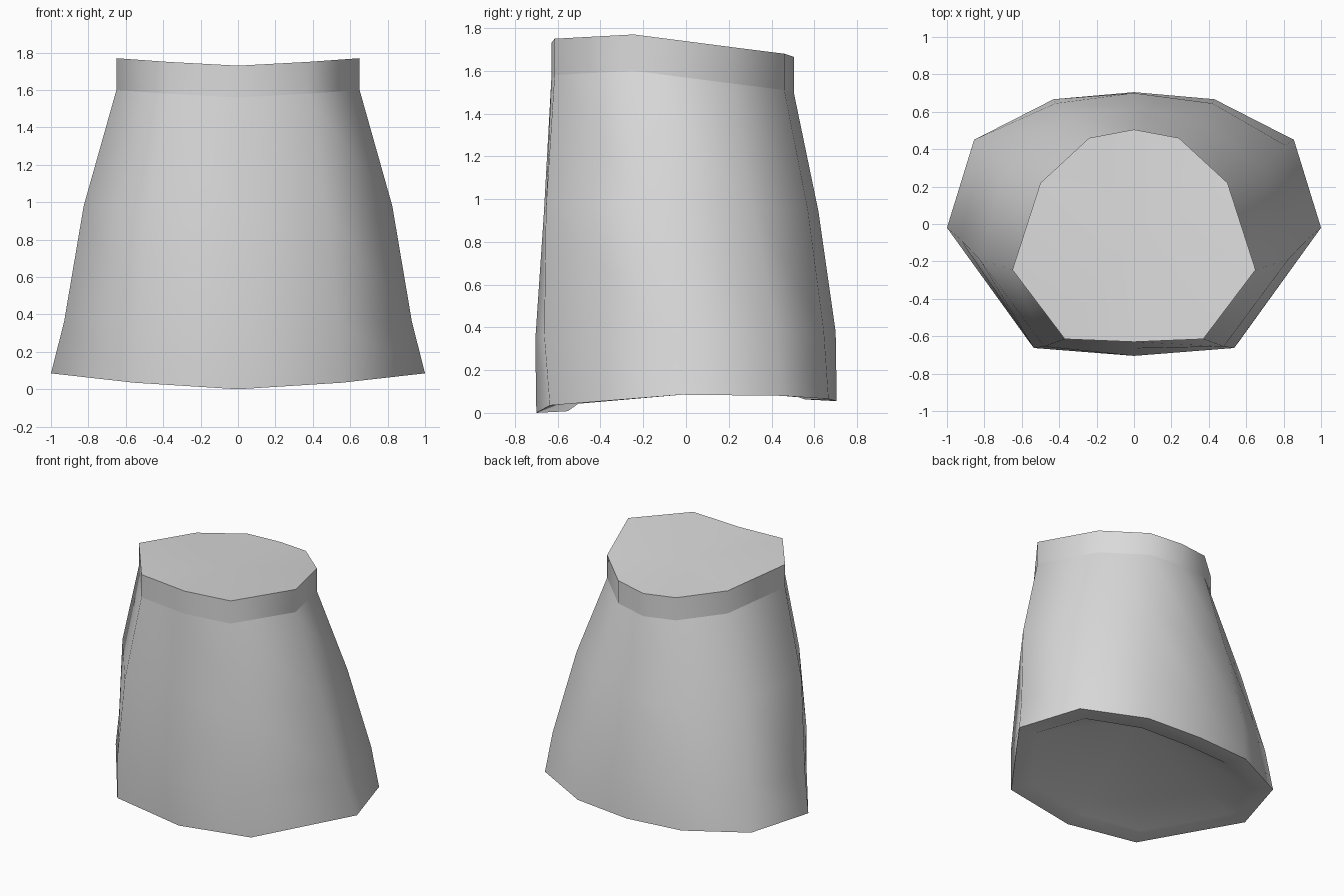
import bpy
import bmesh

if "Cube" in bpy.data.objects:
    bpy.data.objects.remove(bpy.data.objects["Cube"])

grey = bpy.data.materials.new("plain_grey")
grey.diffuse_color = (0.70, 0.70, 0.70, 1)
grey.use_nodes = True
grey.node_tree.nodes["Principled BSDF"].inputs["Base Color"].default_value = grey.diffuse_color

# Half rings, front centre to back centre: (x, y, z)
waist = [(0, -.63, 1.73), (.37, -.615, 1.75), (.65, -.245, 1.77),
         (.50, .22, 1.71), (.24, .46, 1.68), (0, .505, 1.665)]
band_low = [(x, y, z - .17) for x, y, z in waist]
hip = [(0, -.665, .93), (.48, -.655, .95), (.825, -.19, .98),
       (.69, .31, .97), (.33, .57, .95), (0, .62, .94)]
flare = [(0, -.705, .34), (.535, -.663, .36), (.93, -.08, .36),
         (.81, .42, .38), (.42, .645, .38), (0, .70, .38)]
hem = [(0, -.70, 0), (.555, -.637, .035), (1, -.02, .085),
       (.855, .45, .08), (.43, .667, .065), (0, .705, .055)]


def scaled(ring, sx, sy, dz):
    return [(x * sx, y * sy, z + dz) for x, y, z in ring]


def mirrored(half):
    return half + [(-x, y, z) for x, y, z in half[-2:0:-1]]


def make(name, halves, centre=None, down=False):
    """Skin rings listed from top to bottom; a centre point closes the last."""
    bm = bmesh.new()
    rings = [[bm.verts.new(p) for p in mirrored(h)] for h in halves]
    n = len(rings[0])
    pairs = [(i, (i + 1) % n) for i in range(n)]
    for a, b in zip(rings, rings[1:]):
        for i, j in pairs:
            bm.faces.new((a[i], b[i], b[j], a[j]))
    if centre:
        c = bm.verts.new(centre)
        for i, j in pairs:
            bm.faces.new((rings[-1][i], rings[-1][j], c))
    if down:
        for f in bm.faces:
            f.normal_update()
            if f.normal.z > 0:
                f.normal_flip()
    for f in bm.faces:
        f.smooth = True
    mesh = bpy.data.meshes.new(name)
    bm.to_mesh(mesh)
    bm.free()
    mesh.materials.append(grey)
    bpy.context.collection.objects.link(bpy.data.objects.new(name, mesh))


# Walls wind counter-clockwise from above, so they face outward
make("waist_top", [waist], centre=(0, -.06, 1.70))
make("waistband", [waist, band_low])
make("skirt_body", [band_low, hip, flare, hem])

# Turned-in hem and the domed hollow underneath
inner = scaled(hem, .86, .79, .008)
make("underside", [hem, inner], centre=(0, 0, .5), down=True)
